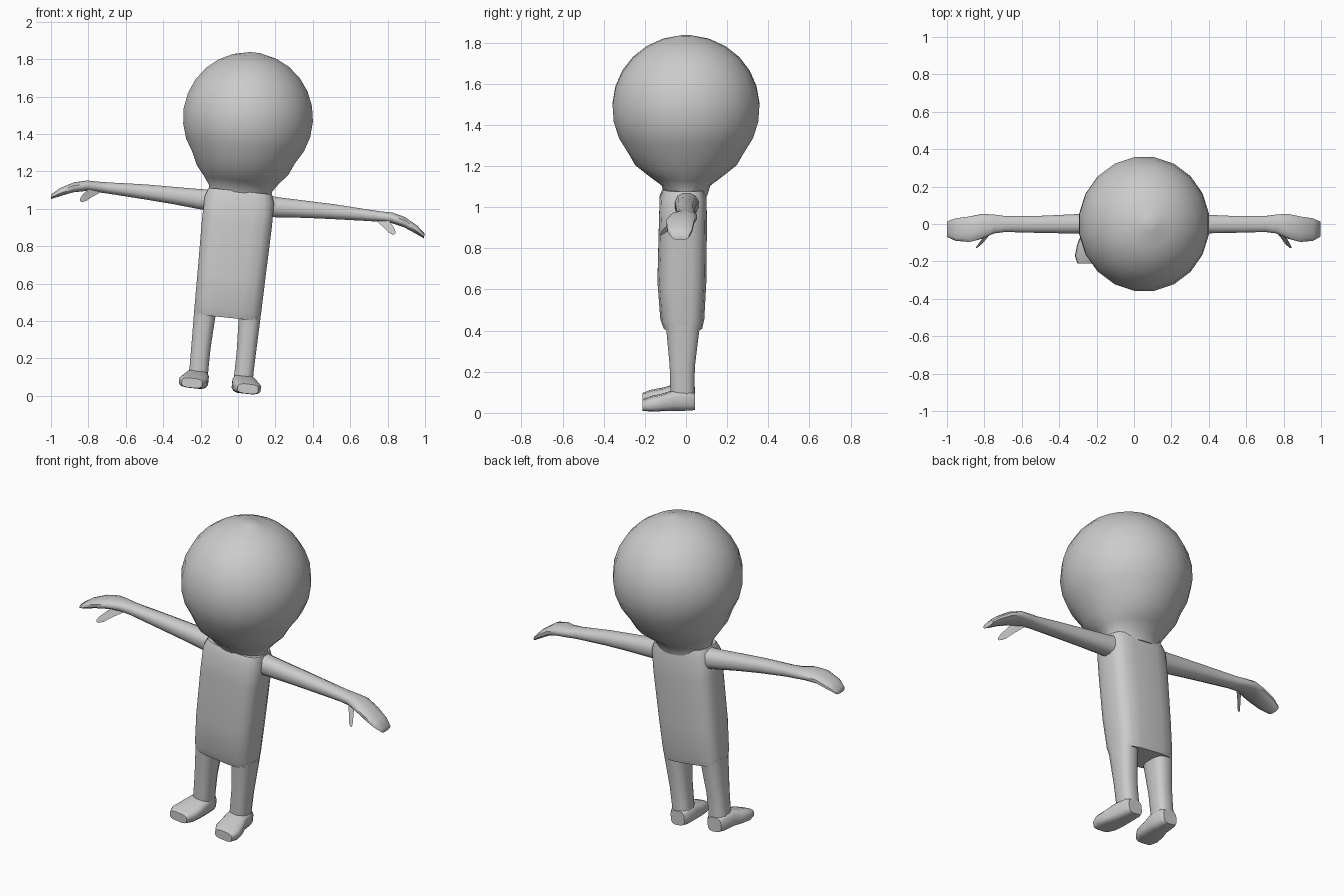
import bpy, bmesh, math
from mathutils import Matrix, Vector

# whole figure leans sideways about the point between the feet
LEAN = Matrix.Translation((-0.1, 0, 0.025)) @ Matrix.Rotation(math.radians(6), 4, 'Y')
gray = bpy.data.materials.new("plain gray")
gray.diffuse_color = (0.6, 0.6, 0.6, 1)


def loft(name, rings, a, b, segs=12, power=1.0, mirror=1):
    """Skin rings (x, y, z, half size along a, half size along b) with rounded sections."""
    a, b = Vector(a), Vector(b)
    bm = bmesh.new()
    loops = []
    for x, y, z, ra, rb in rings:
        loop = []
        for i in range(segs):
            t = 2 * math.pi * (i + 0.5) / segs
            c, s = math.cos(t), math.sin(t)
            c = math.copysign(abs(c) ** power, c)
            s = math.copysign(abs(s) ** power, s)
            p = Vector((x, y, z)) + a * ra * c + b * rb * s
            p.x *= mirror
            loop.append(bm.verts.new(LEAN @ p))
        loops.append(loop)
    for l0, l1 in zip(loops, loops[1:]):
        for i in range(segs):
            j = (i + 1) % segs
            bm.faces.new((l0[i], l0[j], l1[j], l1[i]))
    bm.faces.new(loops[0])
    bm.faces.new(loops[-1])
    bmesh.ops.recalc_face_normals(bm, faces=bm.faces)
    mesh = bpy.data.meshes.new(name)
    bm.to_mesh(mesh)
    bm.free()
    mesh.materials.append(gray)
    obj = bpy.data.objects.new(name, mesh)
    bpy.context.collection.objects.link(obj)
    bpy.context.view_layer.objects.active = obj
    obj.select_set(True)
    bpy.ops.object.shade_smooth_by_angle(angle=math.radians(50))
    obj.select_set(False)
    return obj


X, Y, Z = (1, 0, 0), (0, 1, 0), (0, 0, 1)

# head: ball that narrows to the neck
head = [(0, 0, 1.04, 0.165, 0.105), (0, 0, 1.09, 0.172, 0.12), (0, 0, 1.13, 0.2, 0.175),
        (0, 0, 1.19, 0.25, 0.25)]
for k in range(10):
    t = math.radians(-38 + k * 13.6)
    head.append((0, 0, 1.468 + 0.352 * math.sin(t), 0.352 * math.cos(t), 0.362 * math.cos(t)))
head.append((0, 0, 1.82, 0.03, 0.03))
loft("head", head, X, Y, 20)

# torso: rounded box with a flat underside
loft("torso", [(0, -0.015, 0.395, 0.178, 0.095), (0, -0.018, 0.44, 0.181, 0.108),
               (0, -0.02, 0.62, 0.184, 0.12), (0, -0.015, 0.9, 0.19, 0.118),
               (0, -0.014, 1.03, 0.188, 0.115), (0, -0.01, 1.075, 0.172, 0.1)],
     X, Y, 16, 0.55)

for side, m in (("right", 1), ("left", -1)):
    # leg
    loft(side + "_leg", [(0.121, -0.015, 0.03, 0.054, 0.056), (0.121, -0.018, 0.12, 0.052, 0.06),
                         (0.122, -0.018, 0.22, 0.053, 0.063), (0.12, -0.015, 0.42, 0.06, 0.085)],
         X, Y, 12, 0.7, m)
    # foot, toes turned slightly outward
    loft(side + "_foot", [(0.122, 0.043, 0.045, 0.045, 0.042), (0.122, 0.02, 0.05, 0.057, 0.05),
                          (0.126, -0.06, 0.05, 0.064, 0.05), (0.136, -0.11, 0.041, 0.073, 0.041),
                          (0.145, -0.17, 0.035, 0.076, 0.035), (0.15, -0.212, 0.028, 0.056, 0.026)],
         X, Z, 12, 0.6, m)
    # arm and mitten hand, drooping at the tip
    loft(side + "_arm_and_hand",
         [(0.15, 0.003, 1.01, 0.06, 0.06), (0.21, 0.003, 1.01, 0.056, 0.055),
          (0.36, 0.0, 1.015, 0.052, 0.047), (0.51, -0.002, 1.018, 0.047, 0.041),
          (0.7, 0.0, 1.018, 0.044, 0.031), (0.76, 0.0, 1.018, 0.052, 0.029),
          (0.82, -0.012, 1.018, 0.068, 0.029), (0.89, -0.028, 1.002, 0.07, 0.028),
          (0.96, -0.03, 0.968, 0.062, 0.023), (1.003, -0.027, 0.94, 0.042, 0.014)],
         Y, Z, 12, 0.85, m)
    # thumb
    loft(side + "_thumb",
         [(0.765, -0.03, 1.005, 0.03, 0.024), (0.8, -0.07, 0.978, 0.026, 0.022),
          (0.825, -0.105, 0.952, 0.021, 0.019), (0.84, -0.122, 0.938, 0.011, 0.01)],
         Vector((0.8, -0.6, 0)), Vector((0.25, 0.35, 0.9)), 8, 1.0, m)
